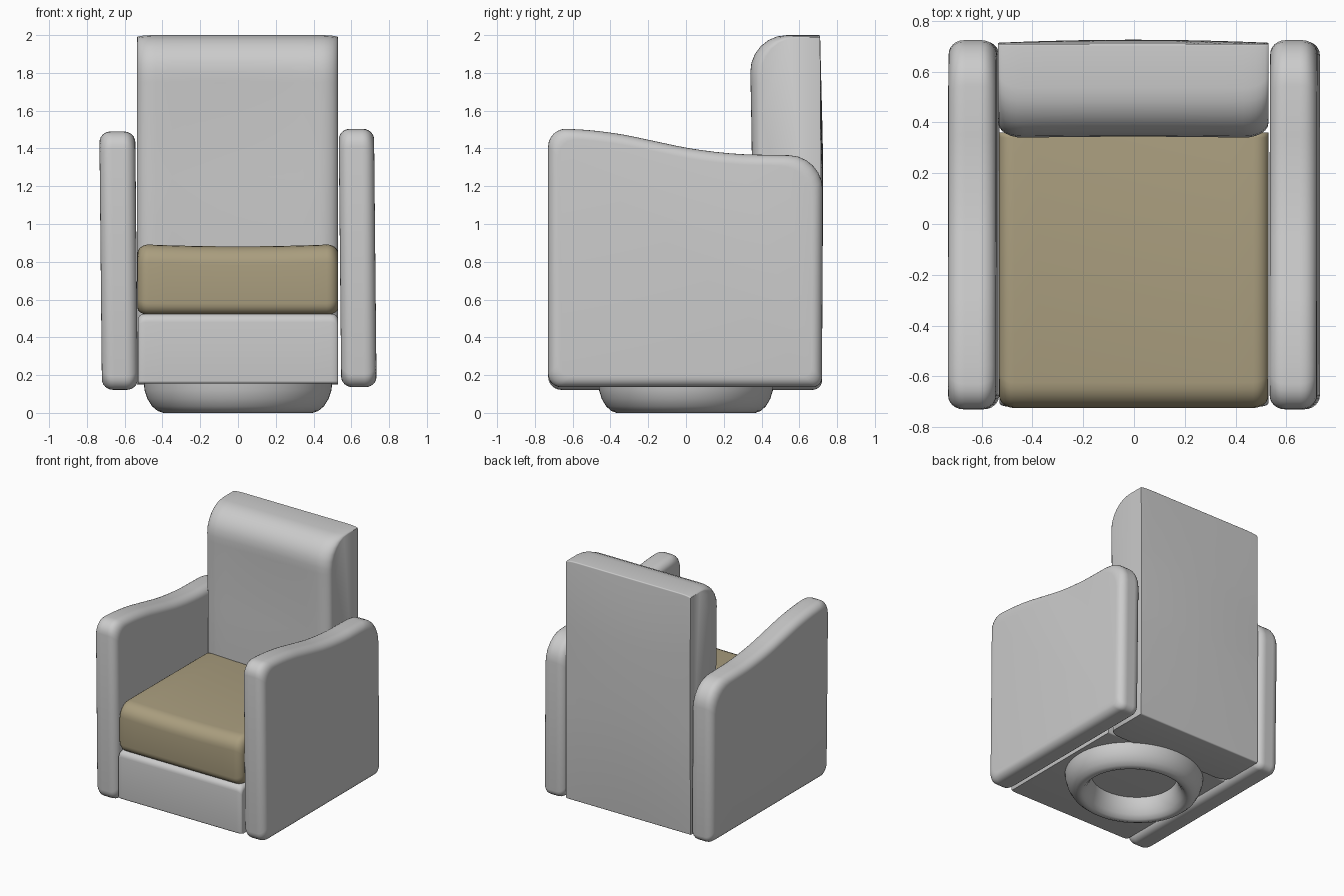
import bpy, bmesh, math
from mathutils import Vector

if "Cube" in bpy.data.objects:
    bpy.data.objects.remove(bpy.data.objects["Cube"])


def rounded(pts, n=7):
    """Closed y-z outline; each point is (y, z, corner size)."""
    out = []
    for i, (y, z, r) in enumerate(pts):
        p = Vector((y, z))
        a = p + (Vector(pts[i - 1][:2]) - p).normalized() * r
        b = p + (Vector(pts[(i + 1) % len(pts)][:2]) - p).normalized() * r
        c, e = a.lerp(p, 0.55), b.lerp(p, 0.55)
        for k in range(n):
            t = k / (n - 1)
            s = 1 - t
            out.append(a * s**3 + c * 3 * s * s * t + e * 3 * s * t * t + b * t**3)
    return out


def finish(bm, name, color=None):
    bmesh.ops.recalc_face_normals(bm, faces=bm.faces)
    me = bpy.data.meshes.new(name)
    bm.to_mesh(me)
    bm.free()
    ob = bpy.data.objects.new(name, me)
    bpy.context.collection.objects.link(ob)
    if color:
        mat = bpy.data.materials.new(name + "_fabric")
        mat.diffuse_color = color
        mat.use_nodes = True
        mat.node_tree.nodes["Principled BSDF"].inputs["Base Color"].default_value = mat.diffuse_color
        me.materials.append(mat)
    bpy.ops.object.select_all(action='DESELECT')
    ob.select_set(True)
    bpy.context.view_layer.objects.active = ob
    bpy.ops.object.shade_smooth_by_angle(angle=math.radians(40))
    return ob


def pad(name, outline, x0, x1, rx, inset, lean=0.0, dz=0.0, color=None):
    """Loft outline(d, t) across x; ends are rounded by insetting the outline."""
    ends = [(rx * (1 - math.cos(a)), inset * (1 - math.sin(a)))
            for a in [k * math.pi / 12 for k in range(7)]]
    mid = [(rx + (x1 - x0 - 2 * rx) * k / 10, 0) for k in range(1, 10)]
    stations = ends + mid + [(x1 - x0 - x, d) for x, d in reversed(ends)]
    bm = bmesh.new()
    rings = []
    for x, d in stations:
        t = 2 * x / (x1 - x0) - 1
        rings.append([bm.verts.new((x0 + x + lean * (0.8 - p.y), p.x, p.y + dz))
                      for p in rounded(outline(d, t))])
    n = len(rings[0])
    for r, s in zip(rings, rings[1:]):
        for i in range(n):
            bm.faces.new((r[i], r[(i + 1) % n], s[(i + 1) % n], s[i]))
    bm.faces.new(rings[0])
    bm.faces.new(rings[-1])
    return finish(bm, name, color)


# Arms with a sweeping top edge
def arm(d, t):
    return [(-.73 + d, .13 + d, .07), (.72 - d, .13 + d, .05),
            (.725 - d, 1.355 - d, .18), (.15, 1.365 - d, .2),
            (-.42, 1.487 - d, .14), (-.73 + d, 1.503 - d, .1)]


pad("left_arm", arm, -.727, -.537, .06, .055, lean=.01, dz=-.008)
pad("right_arm", arm, .54, .727, .06, .055, lean=.01, dz=.006)


# Tall backrest, rounded at the front and square at the back
def backrest(d, t):
    h = 1 - t * t
    return [(.355 + d, .15, .01), (.71, .15, .01), (.715 + .015 * h, 1.2, .3),
            (.71, 2 - .2 * d, .008), (.335 + d, 2 - .2 * d, .2),
            (.343 + .015 * h + d, 1.5, .25)]


pad("backrest", backrest, -.535, .53, .1, .06)


# Seat cushion with a slight dip
def seat(d, t):
    top = .877 + .012 * t * t
    return [(-.725 + d, .52 + d * .7, .06), (.36, .52 + d * .7, .02),
            (.36, top - d, .02), (-.725 + d, top + .005 - d, .1)]


pad("seat_cushion", seat, -.532, .53, .06, .05, color=(.40, .34, .21, 1))


# Front panel and body under the seat
def body(d, t):
    return [(-.72 + d * .5, .155, .015), (.355, .155, .01),
            (.355, .525 - d, .01), (-.72 + d * .5, .525 - d, .045)]


pad("seat_base", body, -.53, .53, .04, .03)

# Ring-shaped swivel foot
section = [(.5, .17), (.495, .12), (.48, .075), (.455, .035), (.425, .01), (.395, 0),
           (.37, .008), (.345, .035), (.325, .075), (.312, .12), (.308, .17)]
bm = bmesh.new()
N = 64
rings = [[bm.verts.new((r * math.cos(2 * math.pi * k / N),
                        .93 * r * math.sin(2 * math.pi * k / N), z))
          for r, z in section] for k in range(N)]
m = len(section)
for k in range(N):
    a, b = rings[k], rings[(k + 1) % N]
    for i in range(m):
        bm.faces.new((a[i], a[(i + 1) % m], b[(i + 1) % m], b[i]))
finish(bm, "swivel_ring")
